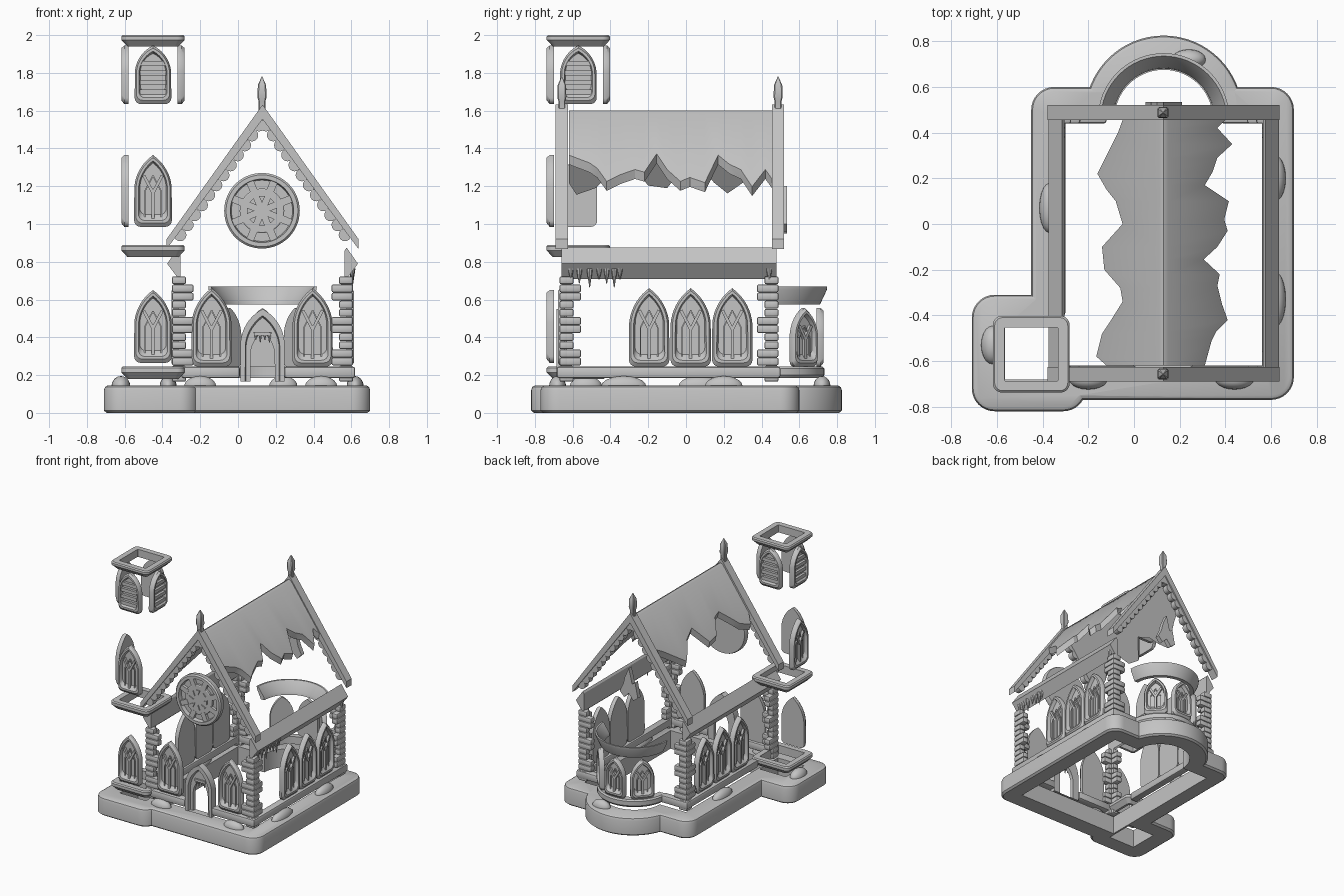
import bpy, bmesh, math
from math import pi, sin, cos
from mathutils import Matrix, Vector

old = bpy.data.objects.get("Cube")
if old:
    bpy.data.objects.remove(old)

stone = bpy.data.materials.new("stone_grey")
stone.use_nodes = True
GREY = (0.55, 0.55, 0.55, 1)
stone.diffuse_color = GREY
stone.node_tree.nodes["Principled BSDF"].inputs["Base Color"].default_value = GREY

CX = 0.13                       # centre line of the hall
FRONT, BACK, LEFT, RIGHT = -0.67, 0.49, -0.35, 0.61
SLOPE = 1.39
made = []


def finish(name, bm):
    bmesh.ops.recalc_face_normals(bm, faces=bm.faces[:])
    me = bpy.data.meshes.new(name)
    bm.to_mesh(me)
    bm.free()
    me.materials.append(stone)
    ob = bpy.data.objects.new(name, me)
    bpy.context.scene.collection.objects.link(ob)
    made.append(ob)
    return ob


def loft(name, loops, closed=False, mat=None):
    """Skin a row of equal loops, capped at the ends or closed into a ring."""
    bm = bmesh.new()
    rows = [[bm.verts.new(mat @ Vector(p) if mat else p) for p in lp] for lp in loops]
    n = len(rows[0])
    pairs = list(zip(rows, rows[1:])) + ([(rows[-1], rows[0])] if closed else [])
    for a, b in pairs:
        for i in range(n):
            j = (i + 1) % n
            bm.faces.new((a[i], a[j], b[j], b[i]))
    if not closed:
        bm.faces.new(rows[0])
        bm.faces.new(rows[-1])
    return finish(name, bm)


def box(name, lo, hi, bevel=0.0):
    bm = bmesh.new()
    bmesh.ops.create_cube(bm, size=1)
    for v in bm.verts:
        v.co = [l + (c + 0.5) * (h - l) for c, l, h in zip(v.co, lo, hi)]
    if bevel:
        bmesh.ops.bevel(bm, geom=bm.edges[:], offset=bevel, segments=2,
                        affect='EDGES', profile=0.5)
    return finish(name, bm)


def cone(name, pos, r1, r2, depth, sides=8):
    bm = bmesh.new()
    bmesh.ops.create_cone(bm, cap_ends=True, segments=sides, radius1=r1, radius2=r2,
                          depth=depth, matrix=Matrix.Translation(pos))
    return finish(name, bm)


def rrect(cx, cy, hx, hy, r, z, n=8):
    pts = []
    for k, (sx, sy) in enumerate(((1, 1), (-1, 1), (-1, -1), (1, -1))):
        for i in range(n + 1):
            a = (k + i / n) * pi / 2
            pts.append((cx + sx * (hx - r) + r * cos(a), cy + sy * (hy - r) + r * sin(a), z))
    return pts


def disc(cx, cy, r, z, n=64):
    return [(cx + r * cos(2 * pi * i / n), cy + r * sin(2 * pi * i / n), z) for i in range(n)]


# ---- base: three rounded blocks merged, then hollowed
def rounded(shape):
    return [shape(0.015, 0), shape(0, 0.012), shape(0, 0.12), shape(0.006, 0.137), shape(0.02, 0.145)]


base = loft("base", rounded(lambda d, z: rrect(0.125, -0.085, 0.575 - d, 0.685 - d, 0.1 - d, z)))
tools = [
    ("UNION", loft("base_tower", rounded(lambda d, z: rrect(-0.46, -0.565, 0.25 - d, 0.255 - d, 0.1 - d, z)))),
    ("UNION", loft("base_apse", rounded(lambda d, z: disc(CX, 0.48, 0.345 - d, z)))),
    ("DIFFERENCE", box("cut_hall", (-0.32, -0.62, -1), (0.57, 0.46, 1))),
    ("DIFFERENCE", box("cut_tower", (-0.565, -0.68, -1), (-0.335, -0.45, 1))),
    ("DIFFERENCE", loft("cut_apse", [disc(CX, 0.46, 0.22, -1), disc(CX, 0.46, 0.22, 1)])),
]
for op, tool in tools:
    mod = base.modifiers.new(tool.name, 'BOOLEAN')
    mod.operation, mod.object, mod.solver = op, tool, 'EXACT'
graph = bpy.context.evaluated_depsgraph_get()
base.data = bpy.data.meshes.new_from_object(base.evaluated_get(graph))
base.modifiers.clear()
for _, tool in tools:
    made.remove(tool)
    bpy.data.objects.remove(tool)

# ---- snow mounds on the base
for x, y, rx, ry in ((-0.2, -0.68, .085, .045), (0.44, -0.68, .085, .045), (0.62, 0.2, .045, .1),
                     (0.62, -0.33, .045, .12), (-0.37, 0.07, .045, .11), (-0.62, -0.53, .05, .085),
                     (0.24, 0.72, .075, .045)):
    bm = bmesh.new()
    bmesh.ops.create_uvsphere(bm, u_segments=20, v_segments=10, radius=1,
                              matrix=Matrix.Translation((x, y, 0.14)) @ Matrix.Diagonal((rx, ry, 0.055, 1)))
    finish("snow_mound", bm)


# ---- tower ledges: flared square rings
def ledge(z0, z1):
    c = (-0.45, -0.57)
    loft("tower_ledge", [rrect(*c, h, h, r, z) for h, r, z in (
        (0.135, 0.02, z0), (0.168, 0.04, z0 + 0.035), (0.168, 0.04, z1 - 0.008), (0.16, 0.035, z1),
        (0.117, 0.004, z1), (0.117, 0.004, z0))], closed=True)


for z0, z1 in ((0.18, 0.245), (0.825, 0.89), (1.94, 2.0)):
    ledge(z0, z1)

# ---- hall plinth
for lo, hi in (((0.56, FRONT, .185), (0.62, BACK, .245)), ((-.36, -.4, .185), (-.3, BACK, .245)),
               ((-.3, -.685, .185), (0.01, -.62, .245)), ((0.245, -.685, .185), (0.62, -.62, .245)),
               ((-.36, 0.44, .185), (-.12, 0.5, .245)), ((0.38, 0.44, .185), (0.62, 0.5, .245))):
    box("plinth", lo, hi, 0.012)


# ---- apse rings swept round a half circle
def apse_ring(name, profile):
    angles = [pi * i / 32 for i in range(33)]
    loft(name, [[(CX + r * cos(a), 0.46 + r * sin(a), z) for r, z in profile] for a in angles])


apse_ring("apse_plinth", ((0.215, .185), (0.26, .185), (0.272, .2), (0.272, .235), (0.262, .245), (0.215, .245)))
apse_ring("apse_cornice", ((0.22, .575), (0.25, .575), (0.285, .65), (0.288, .67), (0.275, .67), (0.225, .6)))


# ---- pointed windows, built in a (sideways, up, outward) frame
def frame(x, y, angle):
    n = Vector((cos(angle), sin(angle), 0))
    m = Matrix((Vector((-n.y, n.x, 0)), Vector((0, 0, 1)), n)).transposed().to_4x4()
    return Matrix.Translation((x, y, 0)) @ m


def arch(w, b, t, r, d, spring=0.5, n=10):
    s = b + spring * (t - b)
    rise = t - s
    big = (w * w + rise * rise) / (2 * w)
    top = math.atan2(rise, big - w)
    half = [(w - r + r * sin(a), b + r - r * cos(a)) for a in (i * pi / 8 for i in range(5))]
    half += [(w - big + big * cos(top * i / n), s + big * sin(top * i / n)) for i in range(1, n)]
    return [(u, v, d) for u, v in half] + [(0, t, d)] + [(-u, v, d) for u, v in reversed(half)]


def bar(mat, p, q, width, d0, d1, name="tracery"):
    p, q = Vector(p), Vector(q)
    side = (q - p).normalized().orthogonal() * width / 2
    quad = [p - side, p + side, q + side, q - side]
    loft(name, [[(c.x, c.y, d) for c in quad] for d in (d0, d1)], mat=mat)


def window(x, y, angle, w, b, t, louvres=False):
    m = frame(x, y, angle)
    k = w / 0.105
    steps = ((0, 0, 0.01), (0, 0, 0.032), (0.01, 0.014, 0.048), (0.024, 0.03, 0.048), (0.032, 0.042, 0.022))
    loft("window", [arch(w - i * k, b + (2 * i if d < 0.03 or i < 0.02 else 1.4 * i), t - j, 0.035 * k, d)
                    for i, j, d in steps], mat=m)
    iw, lo, hi = w - 0.03 * k, b + 0.04, t - 0.04
    mid = lo + 0.5 * (hi - lo)
    if louvres:
        for i in range(4):
            v = lo + (0.1 + 0.22 * i) * (hi - lo)
            bar(m, (-iw, v), (iw, v), 0.026, 0.02, 0.042, "louvre")
        return
    bar(m, (0, lo), (0, mid), 0.016, 0.02, 0.04)
    for s in (-1, 1):
        bar(m, (0, mid - 0.01), (s * iw * 0.68, mid + 0.27 * (hi - lo)), 0.016, 0.02, 0.04)
        bar(m, (s * iw * 0.6, lo), (s * iw * 0.6, mid), 0.007, 0.02, 0.032)
        bar(m, (s * iw * 0.6, mid), (0, mid + 0.27 * (hi - lo)), 0.007, 0.02, 0.032)


for y in (-0.195, 0.025, 0.245):
    window(0.565, y, 0, 0.107, 0.245, 0.66)
    window(-0.305, y, pi, 0.107, 0.245, 0.66)
for x in (-0.14, 0.395):
    window(x, -0.63, -pi / 2, 0.107, 0.245, 0.66)
for deg in (42, 90, 138):
    a = math.radians(deg)
    window(CX + 0.22 * cos(a), 0.46 + 0.22 * sin(a), a, 0.088, 0.245, 0.555)
window(-0.45, -0.69, -pi / 2, 0.1, 0.265, 0.65)
for a in (-pi / 2, pi):
    window(-0.45 + 0.12 * cos(a), -0.57 + 0.12 * sin(a), a, 0.1, 0.985, 1.365)
for i in range(4):
    a = i * pi / 2
    window(-0.45 + 0.12 * cos(a), -0.57 + 0.12 * sin(a), a, 0.097, 1.635, 1.945, louvres=True)

# ---- doorway with hanging ice
door = frame(CX, -0.63, -pi / 2)
loft("doorway", [arch(w, 0.165, t, 0.004, d) for w, t, d in (
    (0.117, .55, 0), (0.117, .55, .055), (0.092, .515, .055), (0.088, .505, .028), (0.065, .43, .028),
    (0.065, .43, 0))], closed=True, mat=door)
for i in range(4):
    length = 0.04 + 0.012 * (i % 2)
    cone("door_icicle", (CX - 0.036 + 0.024 * i, -0.66, 0.425 - length / 2), 0.002, 0.011, length)
bar(door, (-0.046, 0.42), (0.046, 0.42), 0.018, 0.02, 0.04, "door_snow")

# ---- corner stones: alternating long and short courses
for cx, sx in ((LEFT, 1), (RIGHT, -1)):
    for cy, sy in ((FRONT, 1), (BACK, -1)):
        for k in range(13):
            run = 0.115 if k % 4 > 1 else 0.075
            z = 0.165 + 0.043 * k
            for dx, dy in ((run, 0.05), (0.05, run)):
                xs, ys = sorted((cx, cx + sx * dx)), sorted((cy, cy + sy * dy))
                box("corner_stone", (xs[0], ys[0], z), (xs[1], ys[1], z + 0.042), 0.01)

# ---- eave boards and icicles
for s in (-1, 1):
    prof = [(CX + s * u, v) for u, v in ((0.445, 0.875), (0.505, 0.79), (0.445, 0.71), (0.435, 0.72), (0.435, 0.86))]
    loft("eave_board", [[(x, y, z) for x, z in prof] for y in (-0.66, 0.48)])
for i, y in enumerate((-0.61, -0.565, -0.51, -0.46, -0.42, -0.38, -0.35, 0.44)):
    length = 0.06 + 0.02 * (i % 3)
    cone("eave_icicle", (0.605, y, 0.765 - length / 2), 0.002, 0.017, length)

# ---- gable trims with scallops, and finials
for y0, y1 in ((-0.69, -0.625), (0.455, 0.52)):
    half = [(0, 1.632), (0.508, 0.92), (0.508, 0.868), (0.45, 0.945), (0, 1.555)]
    for s in (-1, 1):
        loft("gable_trim", [[(CX + s * u, y, z) for u, z in half] for y in (y0, y1)])
        for i in range(12):
            u = 0.018 + 0.038 * i
            loft("scallop", [[(CX + s * u + p[0], y, 1.548 - SLOPE * u + p[1]) for p in disc(0, 0, 0.033, 0, 16)]
                             for y in (y0 + 0.01, y1 - 0.01)])
    ym = (y0 + y1) / 2
    loft("finial", [rrect(CX - 0.003, ym, h, h, h / 4, z, 1) for h, z in (
        (0.018, 1.58), (0.018, 1.65), (0.024, 1.67), (0.022, 1.735), (0.002, 1.78))])

# ---- snow sheets left on the roof, with ragged lower edges (y, reach from ridge)
right_edge = ((-.62, .18), (-.51, .21), (-.47, .23), (-.42, .28), (-.35, .255), (-.27, .235), (-.22, .245),
              (-.155, .175), (-.1, .235), (-.03, .28), (.02, .265), (.1, .285), (.17, .18), (.23, .215),
              (.29, .235), (.35, .3), (.42, .235), (.455, .27))
left_edge = ((-.62, .25), (-.58, .295), (-.48, .27), (-.42, .23), (-.34, .18), (-.28, .19), (-.2, .26),
             (-.1, .27), (0, .18), (.1, .21), (.15, .25), (.22, .29), (.3, .25), (.4, .2), (.455, .18))
for s, edge in ((1, right_edge), (-1, left_edge)):
    loft("roof_snow", [[(CX, y, 1.6), (CX + s * 0.02, y, 1.59), (CX + s * u, y, 1.615 - SLOPE * u),
                        (CX + s * (u - 0.012), y, 1.565 - SLOPE * u), (CX, y, 1.55)] for y, u in edge])

# ---- round window in the front gable
rose = frame(CX - 0.003, -0.64, -pi / 2)
loft("rose_window", [disc(0, 1.07, r, d) for r, d in (
    (0.195, 0), (0.2, .01), (0.2, .04), (0.19, .05), (0.168, .05), (0.162, .02))], mat=rose)
loft("rose_hub", [disc(0, 1.07, r, d) for r, d in ((0.118, .015), (0.118, .036), (0.112, .04))], mat=rose)
for i in range(8):
    a = (i + 0.5) * pi / 4
    bar(rose, (0.1 * cos(a), 1.07 + 0.1 * sin(a)), (0.17 * cos(a), 1.07 + 0.17 * sin(a)), 0.04, .015, .042, "spoke")
    a = i * pi / 4
    tri = [(r * cos(a + b), 1.07 + r * sin(a + b)) for r, b in ((0.04, 0), (0.08, -0.2), (0.08, 0.2))]
    loft("petal", [[(u, v, d) for u, v in tri] for d in (.036, .048)], mat=rose)

# ---- ragged snow patch on the back gable
patch = ((.05, .98), (.09, .95), (.13, 1.0), (.17, .96), (.21, 1.0), (.18, 1.06), (.165, 1.12), (.13, 1.2),
         (.1, 1.08), (.075, 1.1))
loft("gable_snow", [[(x, y, z) for x, z in patch] for y in (0.5, 0.535)])

# ---- shading
for ob in made:
    ob.select_set(True)
bpy.context.view_layer.objects.active = base
bpy.ops.object.shade_smooth_by_angle(angle=math.radians(32))
